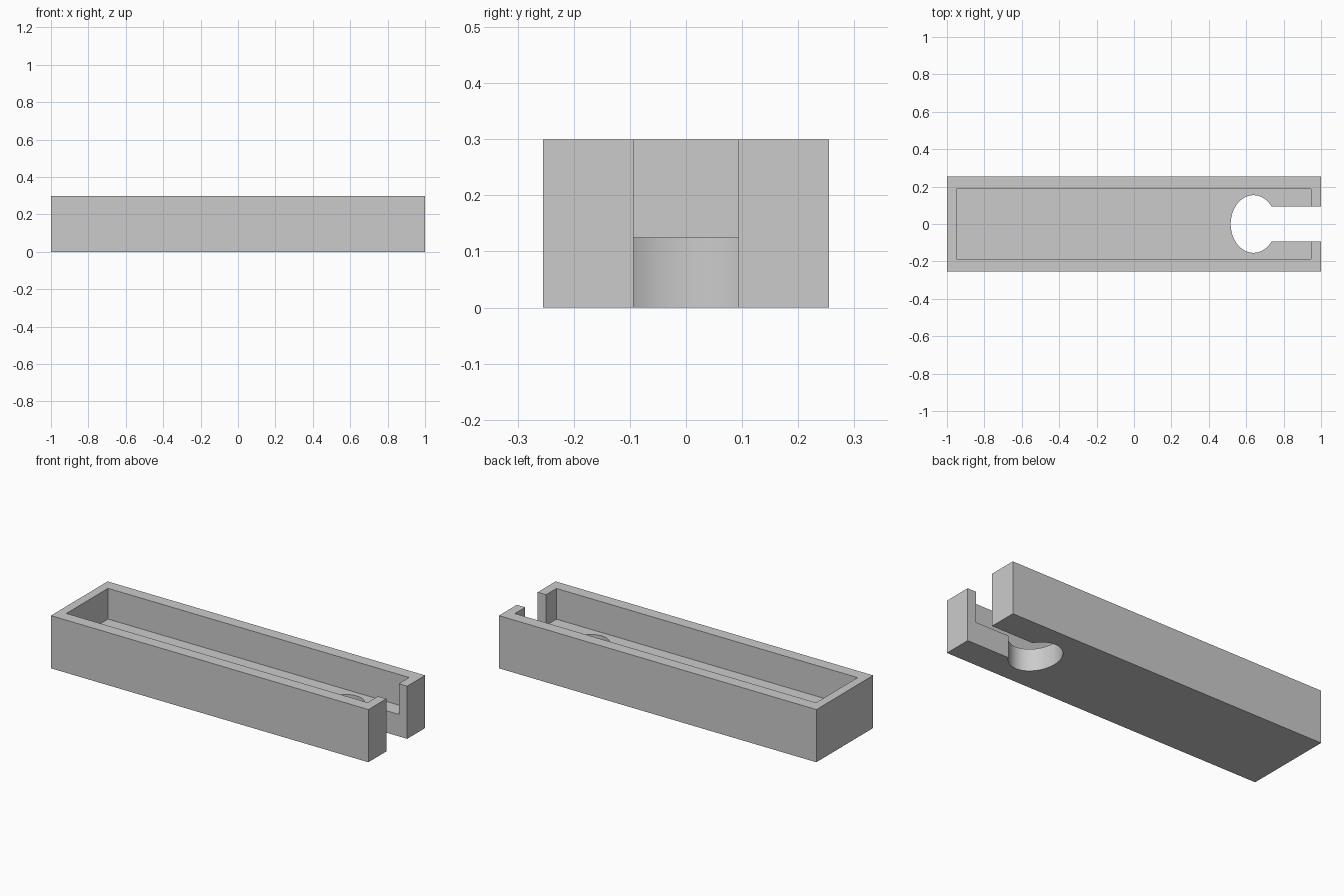
import bpy
import bmesh
from math import radians
from mathutils import Matrix

if "Cube" in bpy.data.objects:
    bpy.data.objects.remove(bpy.data.objects["Cube"], do_unlink=True)

LENGTH, WIDTH, HEIGHT, FLOOR = 2.0, 0.51, 0.30, 0.125

grey = bpy.data.materials.new("plain_grey")
grey.use_nodes = True
colour = (0.6, 0.6, 0.6, 1)
grey.diffuse_color = colour
grey.node_tree.nodes["Principled BSDF"].inputs["Base Color"].default_value = colour


def add_object(name, bm):
    mesh = bpy.data.meshes.new(name)
    bm.to_mesh(mesh)
    bm.free()
    mesh.materials.append(grey)
    obj = bpy.data.objects.new(name, mesh)
    bpy.context.collection.objects.link(obj)
    return obj


def box(name, x, y, z):
    """Box spanning the given (low, high) ranges."""
    bm = bmesh.new()
    centre = [sum(r) / 2 for r in (x, y, z)]
    size = [r[1] - r[0] for r in (x, y, z)]
    bmesh.ops.create_cube(bm, size=1, matrix=Matrix.LocRotScale(centre, None, size))
    return add_object(name, bm)


def oval(name, x, rx, ry):
    """Upright elliptical cylinder passing through the whole height."""
    bm = bmesh.new()
    bmesh.ops.create_cone(bm, cap_ends=True, segments=96, radius1=1, radius2=1, depth=1,
                          matrix=Matrix.LocRotScale((x, 0, HEIGHT / 2), None, (rx, ry, 1)))
    return add_object(name, bm)


# Outer block
tray = box("tray", (-LENGTH / 2, LENGTH / 2), (-WIDTH / 2, WIDTH / 2), (0, HEIGHT))

# Cavity, open end slot and oval hole
cutters = [
    box("cavity_cutter", (-0.95, 0.947), (-0.187, 0.187), (FLOOR, 0.5)),
    box("slot_cutter", (0.639, 1.2), (-0.094, 0.094), (-0.2, 0.5)),
    oval("hole_cutter", 0.639, 0.122, 0.154),
]
bpy.context.view_layer.objects.active = tray
tray.select_set(True)
for cutter in cutters:
    cutter.hide_render = True
    mod = tray.modifiers.new(cutter.name, "BOOLEAN")
    mod.operation = "DIFFERENCE"
    mod.solver = "EXACT"
    mod.object = cutter
    bpy.ops.object.modifier_apply(modifier=mod.name)
    bpy.data.objects.remove(cutter, do_unlink=True)

# Smooth hole wall with crisp edges elsewhere
bpy.ops.object.shade_smooth_by_angle(angle=radians(30))
